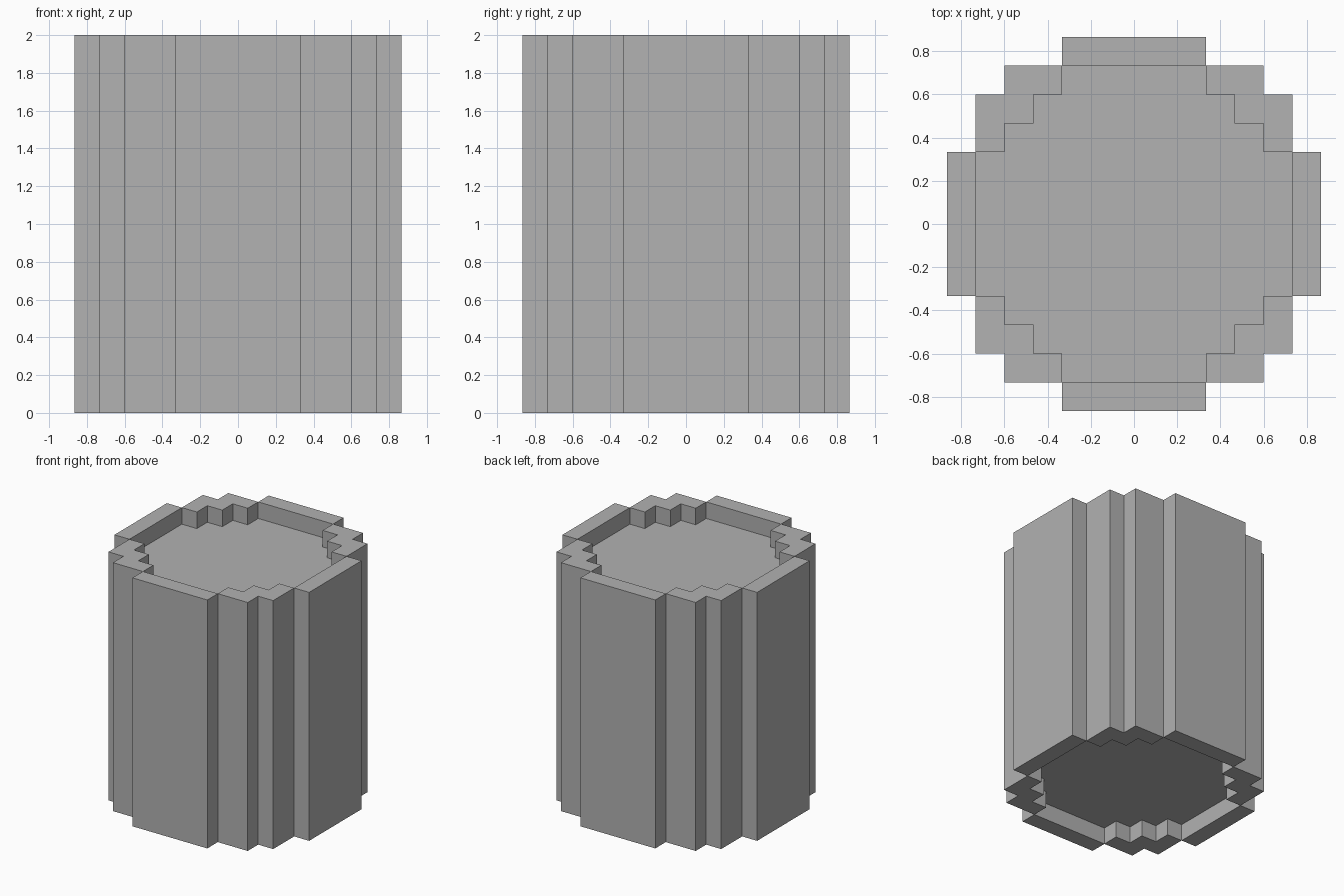
import bpy
import bmesh
from math import pi
from mathutils import Matrix

cube = bpy.data.objects.get("Cube")
if cube:
    bpy.data.objects.remove(cube, do_unlink=True)

U = 2 / 15  # one block
HEIGHT = 15

grey = bpy.data.materials.new("stone_grey")
grey.use_nodes = True
colour = (0.445, 0.445, 0.445, 1)
grey.diffuse_color = colour
grey.node_tree.nodes["Principled BSDF"].inputs["Base Color"].default_value = colour


def prism(name, outline, bottom, top, turn=0):
    """Extrude an outline, given in blocks, and turn it by quarter turns."""
    bm = bmesh.new()
    base = bm.faces.new([bm.verts.new((x * U, y * U, bottom * U)) for x, y in outline])
    raised = bmesh.ops.extrude_face_region(bm, geom=[base], use_keep_orig=True)["geom"]
    bmesh.ops.translate(bm, vec=(0, 0, (top - bottom) * U),
                        verts=[v for v in raised if isinstance(v, bmesh.types.BMVert)])
    bm.transform(Matrix.Rotation(turn * pi / 2, 4, "Z"))
    bmesh.ops.recalc_face_normals(bm, faces=bm.faces)
    mesh = bpy.data.meshes.new(name)
    bm.to_mesh(mesh)
    bm.free()
    mesh.materials.append(grey)
    obj = bpy.data.objects.new(name, mesh)
    bpy.context.collection.objects.link(obj)
    return obj


# Stepped edges of one quarter, running from the +x side to the +y side
inner = [(5.5, 2.5), (4.5, 2.5), (4.5, 3.5), (3.5, 3.5), (3.5, 4.5), (2.5, 4.5), (2.5, 5.5)]
outer = [(2.5, 5.5), (4.5, 5.5), (4.5, 4.5), (5.5, 4.5), (5.5, 2.5)]

# Core, recessed one block at both ends
core = []
for turn in range(4):
    for x, y in inner:
        for _ in range(turn):
            x, y = -y, x
        core.append((x, y))
prism("core", core, 1, HEIGHT - 1)

# Full-height wall: a flat panel and a stepped corner for each quarter
panel = [(5.5, -2.5), (6.5, -2.5), (6.5, 2.5), (5.5, 2.5)]
corner = inner + outer[1:-1]
sides = ["left", "back", "right", "front"]
corners = ["back_left", "back_right", "front_right", "front_left"]
for turn in range(4):
    prism(sides[turn] + "_wall_panel", panel, 0, HEIGHT, turn)
    prism(corners[turn] + "_wall_corner", corner, 0, HEIGHT, turn)
